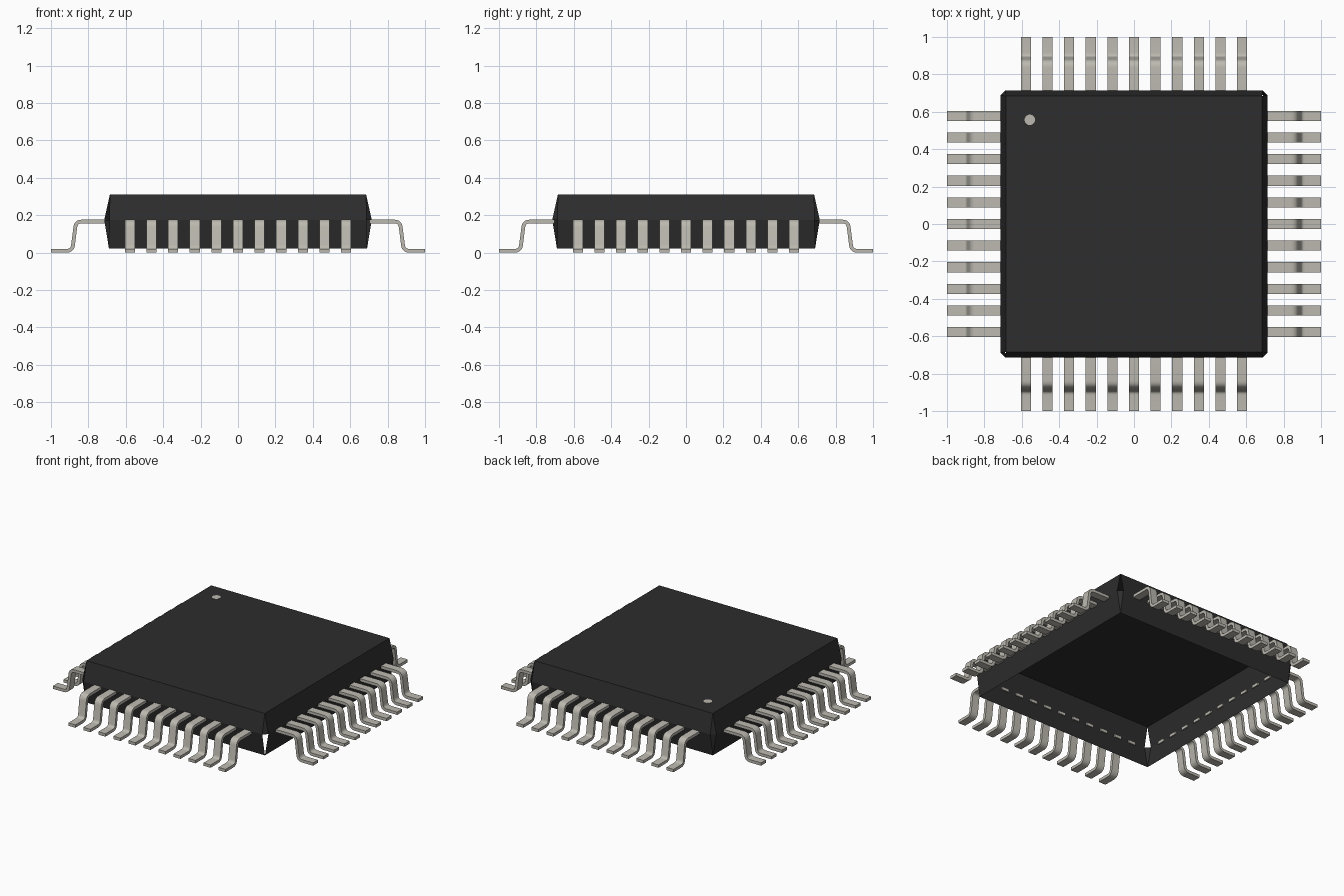
import bpy, bmesh, math
from mathutils import Matrix, Vector

cube = bpy.data.objects.get("Cube")
if cube:
    bpy.data.objects.remove(cube, do_unlink=True)


def material(name, rgb):
    mat = bpy.data.materials.new(name)
    mat.diffuse_color = (*rgb, 1)
    mat.use_nodes = True
    bsdf = next(n for n in mat.node_tree.nodes if n.type == 'BSDF_PRINCIPLED')
    bsdf.inputs["Base Color"].default_value = (*rgb, 1)
    return mat


BLACK = material("black_plastic", (0.026, 0.026, 0.026))
METAL = material("tinned_metal", (0.50, 0.485, 0.43))


def add_object(name, bm, mat):
    mesh = bpy.data.meshes.new(name)
    bm.to_mesh(mesh)
    bm.free()
    mesh.materials.append(mat)
    obj = bpy.data.objects.new(name, mesh)
    bpy.context.collection.objects.link(obj)
    return obj


# Hollow body: square lid, wider rim with clipped corners, open square base
TOP, RIM, BASE, CLIP = 0.685, 0.715, 0.69, 0.028
Z_TOP, Z_RIM, Z_BASE = 0.31, 0.175, 0.022
CORNERS = [(1, 1), (-1, 1), (-1, -1), (1, -1)]      # counter-clockwise
OPEN_UPPER, OPEN_LOWER = (0, 2), (3,)               # corners left open

bm = bmesh.new()
top = [bm.verts.new((sx * TOP, sy * TOP, Z_TOP)) for sx, sy in CORNERS]
base = [bm.verts.new((sx * BASE, sy * BASE, Z_BASE)) for sx, sy in CORNERS]
rim = []
for sx, sy in CORNERS:
    a = (sx * RIM, sy * (RIM - CLIP), Z_RIM)
    b = (sx * (RIM - CLIP), sy * RIM, Z_RIM)
    rim.append([bm.verts.new(p) for p in ((a, b) if sx == sy else (b, a))])
bm.faces.new(top)
for i in range(4):
    j = (i + 1) % 4
    bm.faces.new((rim[i][1], rim[j][0], top[j], top[i]))
    bm.faces.new((base[i], base[j], rim[j][0], rim[i][1]))
    if i not in OPEN_UPPER:
        bm.faces.new((rim[i][0], rim[i][1], top[i]))
    if i not in OPEN_LOWER:
        bm.faces.new((rim[i][1], rim[i][0], base[i]))
add_object("body", bm, BLACK)

# Pin one marker dot on the lid
bm = bmesh.new()
bmesh.ops.create_cone(bm, cap_ends=True, segments=24, radius1=0.028, radius2=0.028,
                      depth=0.004, matrix=Matrix.Translation((-0.557, 0.557, Z_TOP)))
add_object("pin_one_dot", bm, METAL)

# Bent lead: a strip following a rounded S path, swept across its width
HALF_T, HALF_W, COUNT, PITCH = 0.01, 0.027, 11, 0.1155


def rounded(points, radius, steps=5):
    path = [Vector(points[0])]
    for p, q, r in zip(points, points[1:], points[2:]):
        p, q, r = Vector(p), Vector(q), Vector(r)
        a = q + (p - q).normalized() * radius
        b = q + (r - q).normalized() * radius
        for k in range(steps + 1):
            t = k / steps
            path.append(a * (1 - t) ** 2 + q * 2 * t * (1 - t) + b * t * t)
    return path + [Vector(points[-1])]


PATH = rounded([(0.704, 0.166), (0.866, 0.166), (0.886, HALF_T), (1.0, HALF_T)], 0.03)


def add_lead(bm, offset):
    rings = []
    for i, p in enumerate(PATH):
        d = (PATH[min(i + 1, len(PATH) - 1)] - PATH[max(i - 1, 0)]).normalized()
        n = Vector((-d.y, d.x)) * HALF_T
        rings.append([bm.verts.new((p.x + s * n.x, offset + w * HALF_W, p.y + s * n.y))
                      for s, w in ((1, 1), (1, -1), (-1, -1), (-1, 1))])
    for r0, r1 in zip(rings, rings[1:]):
        for k in range(4):
            m = (k + 1) % 4
            bm.faces.new((r0[k], r0[m], r1[m], r1[k]))
    bm.faces.new(rings[0])
    bm.faces.new(rings[-1])


# One row of leads per side
for side, angle in (("left", 0), ("back", 90), ("right", 180), ("front", 270)):
    bm = bmesh.new()
    for i in range(COUNT):
        add_lead(bm, (i - (COUNT - 1) / 2) * PITCH)
    bmesh.ops.recalc_face_normals(bm, faces=bm.faces)
    bm.transform(Matrix.Rotation(math.radians(angle), 4, 'Z'))
    row = add_object(side + "_leads", bm, METAL)
    bpy.ops.object.select_all(action='DESELECT')
    row.select_set(True)
    bpy.context.view_layer.objects.active = row
    bpy.ops.object.shade_smooth_by_angle(angle=math.radians(40))
